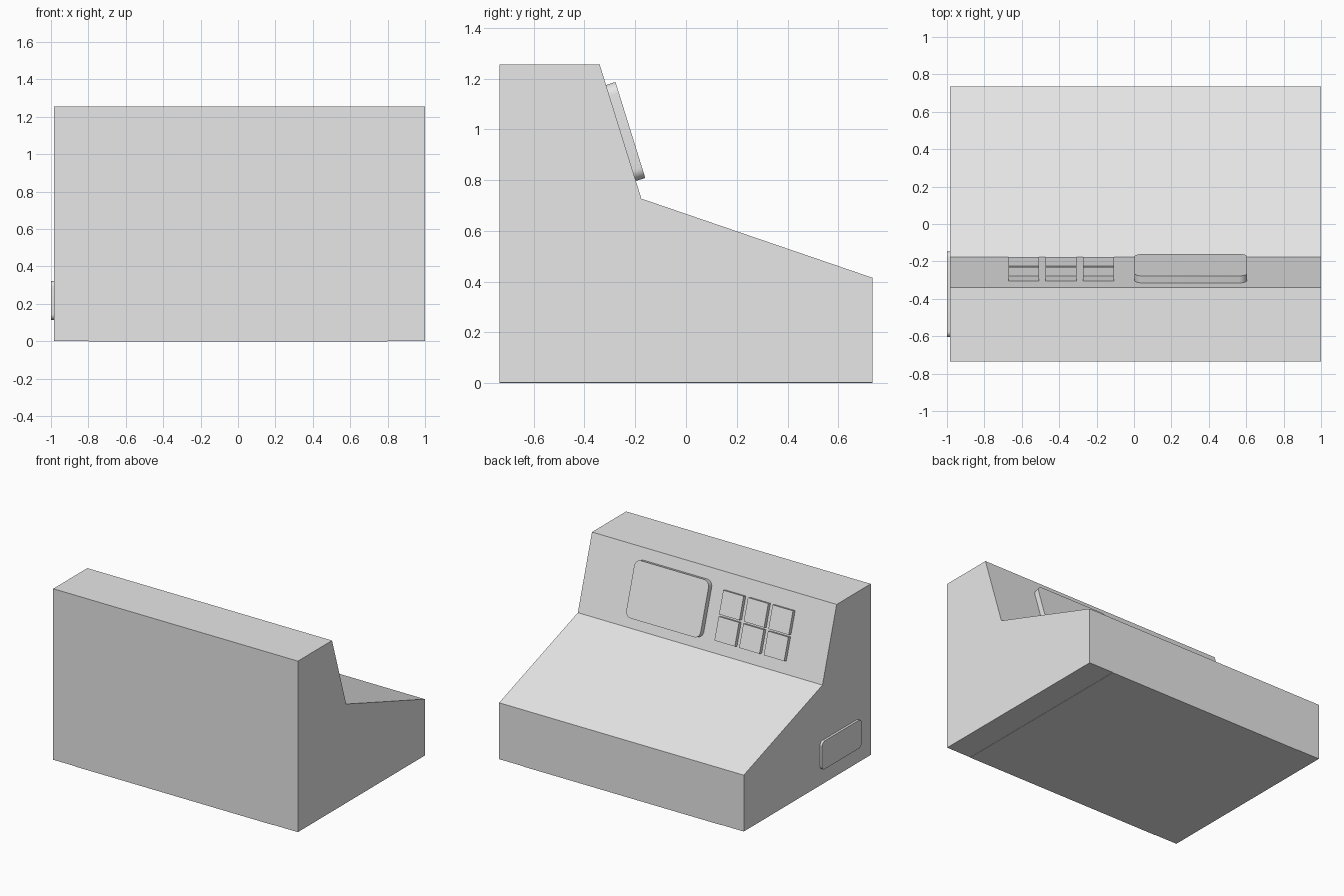
import bpy
from math import sin, cos, pi
from mathutils import Vector

cube = bpy.data.objects.get("Cube")
if cube:
    bpy.data.objects.remove(cube)

grey = bpy.data.materials.new("light_grey")
grey.use_nodes = True
grey.diffuse_color = (0.8, 0.8, 0.8, 1)
grey.node_tree.nodes["Principled BSDF"].inputs["Base Color"].default_value = (0.8, 0.8, 0.8, 1)


def prism(name, outline, origin, u, v, depth):
    """Extrude a 2D outline, laid on axes u and v, along u x v."""
    u, v = Vector(u).normalized(), Vector(v).normalized()
    w = u.cross(v)
    n = len(outline)
    base = [Vector(origin) + u * a + v * b for a, b in outline]
    verts = base + [p + w * depth for p in base]
    faces = [list(range(n))[::-1], list(range(n, 2 * n))]
    faces += [[i, (i + 1) % n, n + (i + 1) % n, n + i] for i in range(n)]
    mesh = bpy.data.meshes.new(name)
    mesh.from_pydata(verts, [], faces)
    mesh.materials.append(grey)
    obj = bpy.data.objects.new(name, mesh)
    bpy.context.collection.objects.link(obj)
    return obj


def rectangle(a0, b0, a1, b1):
    return [(a0, b0), (a1, b0), (a1, b1), (a0, b1)]


def rounded(a0, b0, a1, b1, r, steps=8):
    """Rectangle with rounded corners, counter-clockwise."""
    centres = [(a1 - r, b1 - r), (a0 + r, b1 - r), (a0 + r, b0 + r), (a1 - r, b0 + r)]
    points = []
    for quarter, (a, b) in enumerate(centres):
        for s in range(steps + 1):
            t = (quarter + s / steps) * pi / 2
            points.append((a + r * cos(t), b + r * sin(t)))
    return points


def smooth(obj):
    bpy.ops.object.select_all(action="DESELECT")
    obj.select_set(True)
    bpy.context.view_layer.objects.active = obj
    bpy.ops.object.shade_smooth_by_angle()


# Console body: side profile extruded across the width
RIGHT, LEFT, HALF = -0.983, 1.0, 0.735
panel_top, panel_foot = (-0.34, 1.255), (-0.176, 0.727)
profile = [(-HALF, 0.002), (HALF, 0.002), (HALF, 0.415), panel_foot, panel_top, (-HALF, 1.255)]
prism("console_body", profile, (RIGHT, 0, 0), (0, 1, 0), (0, 0, 1), LEFT - RIGHT)

# Thin plate under the body
prism("base_plate", rectangle(-0.8, -HALF, 0.8, HALF), (0, 0, 0), (1, 0, 0), (0, 1, 0), 0.002)

# Upright panel axes: u runs toward the right side, v runs up the slope
origin = Vector((0, *panel_top))
up = origin - Vector((0, *panel_foot))
across = (-1, 0, 0)

# Display screen
smooth(prism("display_screen", rounded(-0.605, -0.48, -0.003, -0.084, 0.045),
             origin, across, up, 0.039))

# Keypad: two rows of three keys
KEY = 0.165
for row in range(2):
    for col in range(3):
        a = 0.107 + col * 0.2
        b = -0.12 - row * 0.18
        prism(f"key_{row + 1}_{col + 1}", rectangle(a, b - KEY, a + KEY, b),
              origin, across, up, 0.027)

# Raised plate on the right side
smooth(prism("side_plate", rounded(0.148, 0.115, 0.605, 0.322, 0.03),
             (RIGHT, 0, 0), (0, -1, 0), (0, 0, 1), 0.017))
